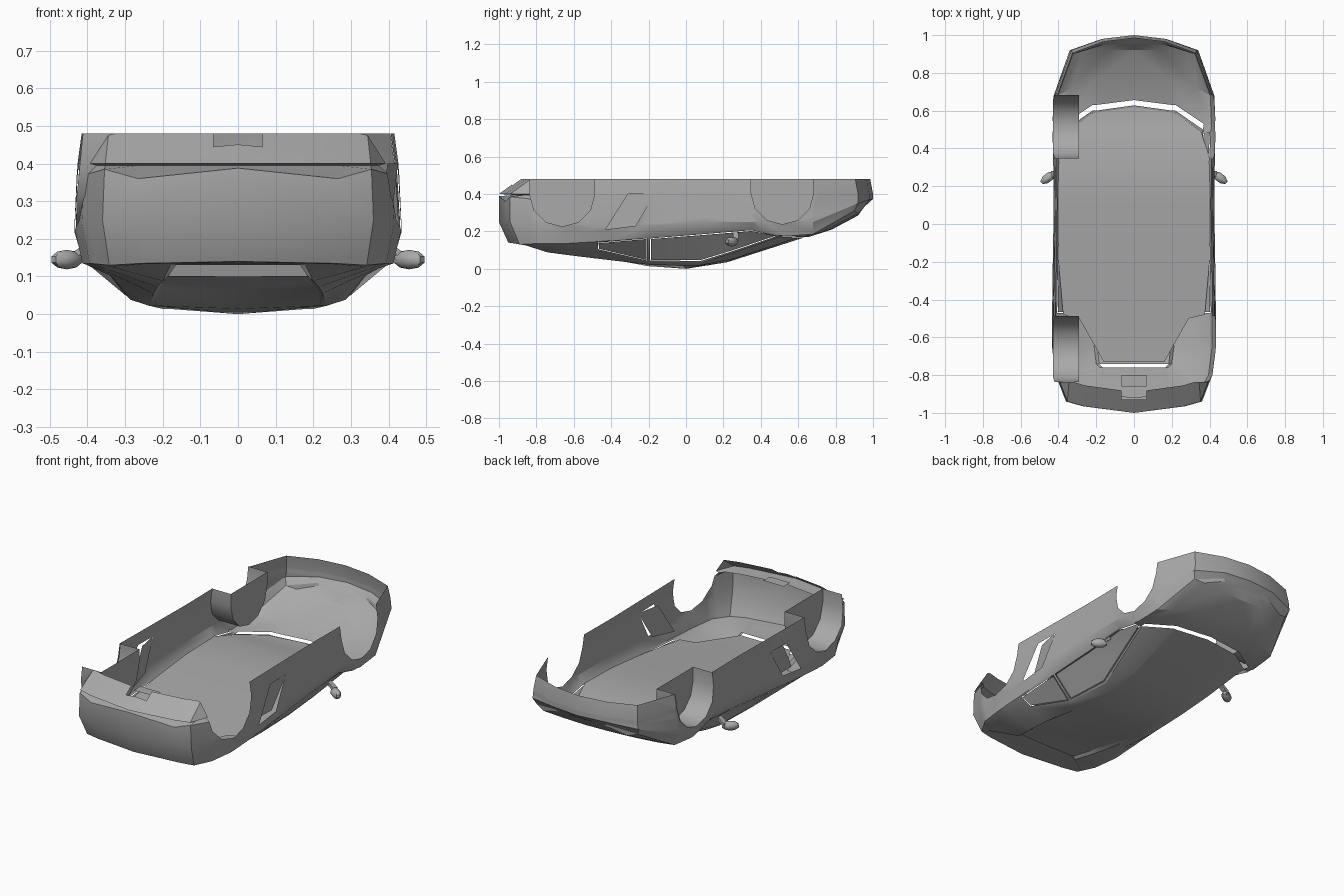
import bpy, bmesh, math
from mathutils import Vector

cube = bpy.data.objects.get("Cube")
if cube:
    bpy.data.objects.remove(cube)

paint = bpy.data.materials.new("grey_paint")
paint.use_nodes = True
GREY = (0.4, 0.4, 0.4, 1)
paint.diffuse_color = GREY
paint.node_tree.nodes["Principled BSDF"].inputs["Base Color"].default_value = GREY


def finish(bm, name, angle=25):
    bmesh.ops.recalc_face_normals(bm, faces=bm.faces)
    mesh = bpy.data.meshes.new(name)
    bm.to_mesh(mesh)
    bm.free()
    mesh.materials.append(paint)
    obj = bpy.data.objects.new(name, mesh)
    bpy.context.collection.objects.link(obj)
    bpy.ops.object.select_all(action='DESELECT')
    obj.select_set(True)
    bpy.context.view_layer.objects.active = obj
    bpy.ops.object.shade_smooth_by_angle(angle=math.radians(angle))
    return obj


def arch(yc, zc, r, n=6):
    """Wheel arch outline, open side up."""
    pts = [(yc + r * math.cos(a), zc + r * math.sin(a))
           for a in (math.pi + math.pi * k / n for k in range(n + 1))]
    return [(yc - r, 0.48)] + pts + [(yc + r, 0.48)]


def punch(bm, poly, axes, keep):
    """Cut a convex counter-clockwise outline out of the faces that pass keep."""
    a, b = axes
    planes = []
    inside = lambda f: keep(f) and all(
        (f.calc_center_median() - co).dot(no) > -1e-6 for co, no in planes)
    for p, q in zip(poly, poly[1:] + poly[:1]):
        co, no = Vector(), Vector()
        co[a], co[b] = p
        no[a], no[b] = p[1] - q[1], q[0] - p[0]
        if no.length < 1e-5:
            continue
        geom = set()
        for f in filter(inside, bm.faces):
            geom.update([f], f.edges, f.verts)
        bmesh.ops.bisect_plane(bm, geom=list(geom), plane_co=co, plane_no=no)
        planes.append((co, no.normalized()))
    bmesh.ops.delete(bm, geom=list(filter(inside, bm.faces)), context='FACES')


# Half outline seen from above, from the -y end round to the +y end
plan = [(0, -1), (.27, -.965), (.36, -.94), (.415, -.8), (.435, -.65),
        (.435, -.48), (.43, -.2), (.425, .1), (.428, .35), (.432, .5),
        (.432, .53), (.425, .68), (.34, .92), (.17, .98), (0, 1)]
N = len(plan)


def wall_row(z, width, tail=0, nose=0):
    """One level of the outer wall: scaled in x, pulled in at the ends."""
    zs = z if isinstance(z, list) else [z] * N
    row = []
    for (x, y), h in zip(plan, zs):
        y += tail if y < -.9 else -nose if y > .9 else 0
        row.append(Vector((x * width, y, h)))
    return row


ledge_z = [.388, .36, .385] + [.37] * 12
wide_z = [.25, .25, .25, .24, .23, .22, .235, .25, .25, .25, .25, .25, .35, .37, .375]
belt_z = [.14, .135, .13, .135, .135, .145, .168, .195, .215, .18, .174, .185, .31, .345, .355]
wall = [wall_row(.48, .955, .11, .015), wall_row(.4, .98), wall_row(.395, .98, .08),
        wall_row(ledge_z, .985), wall_row(wide_z, 1), wall_row(belt_z, .95, .05, .02)]

# Cabin, deck and hood lines
edge = [(0, -.92, .138), (.25, -.9, .133), (.34, -.86, .126), (.35, -.75, .12),
        (.348, -.62, .112), (.335, -.48, .1), (.285, -.2, .038), (.27, .08, .033),
        (.31, .25, .085), (.365, .5, .172), (.37, .53, .173), (.33, .72, .194),
        (.27, .92, .295), (.15, .955, .335), (0, .97, .345)]
inner = [(0, -.9, .138), (.18, -.88, .135), (.18, -.76, .13), (.2, -.74, .088),
         (.215, -.62, .072), (.225, -.48, .055), (.235, -.2, .022), (.2, .05, .014),
         (.21, .25, .052), (.22, .6, .167), (.22, .63, .17), (.2, .77, .21),
         (.14, .92, .288), (.08, .95, .326), (0, .96, .34)]
# Rear window panel, sunk between the buttresses
panel = [(x * .92, y, z + (.014 if -.75 < y < -.4 else 0)) for x, y, z in inner]
spine = [(0, y, z) for y, z in zip(
    [-.89, -.87, -.76, -.74, -.62, -.48, -.2, 0, .22, .628, .656, .78, .92, .945, .95],
    [.138, .135, .13, .1, .084, .065, .014, 0, .035, .166, .17, .21, .285, .32, .335])]
rows = wall + [edge, inner, panel, spine]
BELT = len(wall) - 1

# Body shell
bm = bmesh.new()
tag = bm.faces.layers.int.new("row")
grid = [[bm.verts.new(p) for p in row] for row in rows]
cell = {}
for r in range(len(rows) - 1):
    for s in range(N - 1):
        windscreen_gap = r > BELT and s == 9
        engine_slot = r == BELT + 3 and s == 2
        if windscreen_gap or engine_slot:
            continue
        f = bm.faces.new((grid[r][s], grid[r][s + 1], grid[r + 1][s + 1], grid[r + 1][s]))
        f[tag] = r
        cell[r, s] = f
bm.normal_update()

# Side glass: frame, thin open gap, then pane
for group in ([5], [6, 7, 8]):
    faces = [cell[BELT, s] for s in group]
    bmesh.ops.inset_region(bm, faces=faces, thickness=.012, use_boundary=True)
    ring = bmesh.ops.inset_region(bm, faces=faces, thickness=.006, use_boundary=True)
    bmesh.ops.delete(bm, geom=ring["faces"], context='FACES')

bmesh.ops.mirror(bm, geom=bm.verts[:] + bm.edges[:] + bm.faces[:], axis='X', merge_dist=.0005)
bmesh.ops.remove_doubles(bm, verts=bm.verts, dist=.0005)
bmesh.ops.dissolve_degenerate(bm, edges=bm.edges, dist=.0005)

# Wheel arches, side intakes and the notch in the lower lip
arches = [arch(-.662, .4, .174), arch(.515, .405, .167)]
intake = [(-.43, .21), (-.27, .23), (-.17, .4), (-.31, .4)]
is_side = lambda f: f[tag] < BELT and abs(f.calc_center_median().x) > .25
for outline in arches:
    tall = [(y, .6 if z == .48 else z) for y, z in outline]
    punch(bm, tall, (1, 2), is_side)
punch(bm, intake, (1, 2), is_side)
notch = [(-.065, -.93), (.065, -.93), (.065, -.8), (-.065, -.8)]
punch(bm, notch, (0, 1), lambda f: f[tag] == 0 and f.calc_center_median().y < -.7)
finish(bm, "body_shell")

# Floor of the notch
bm = bmesh.new()
bm.faces.new([bm.verts.new((x, max(y, -.86), .445)) for x, y in notch])
finish(bm, "notch_floor")

# Cabin lining: one sheet across the car at belt height
bm = bmesh.new()
lining = [(.16, -.73, .13), (.29, -.5, .142), (.375, -.48, .144), (.4, -.2, .168),
          (.403, .1, .195), (.4, .35, .205), (.355, .49, .175), (.22, .587, .171),
          (.02, .617, .169)]
pairs = [[bm.verts.new((side * x, y, z)) for side in (-1, 1)] for x, y, z in lining]
for (a, b), (c, d) in zip(pairs, pairs[1:]):
    bm.faces.new((a, b, d, c))
finish(bm, "cabin_lining")

# Wheel liners on the -x side, closed towards the middle
for name, outline in zip(("rear_wheel_liner", "front_wheel_liner"), arches):
    bm = bmesh.new()
    outer = [bm.verts.new((-.43 + max(0, z - .3) * .1, y, z)) for y, z in outline]
    deep = [bm.verts.new((-.29, y, z)) for y, z in outline]
    for k in range(len(outline) - 1):
        bm.faces.new((outer[k], outer[k + 1], deep[k + 1], deep[k]))
    bm.faces.new(deep)
    finish(bm, name, 40)

for side, word in ((1, "left"), (-1, "right")):
    # Intake panel, sinking inwards towards -y
    bm = bmesh.new()
    bm.faces.new([bm.verts.new((side * (.425 + (y + .17) * .2), y, z)) for y, z in intake])
    finish(bm, word + "_intake_panel")

    # Door mirror: faceted head on a tapered stalk
    bm = bmesh.new()
    head = bmesh.ops.create_uvsphere(bm, u_segments=8, v_segments=5, radius=1)["verts"]
    for v in head:
        v.co = Vector((side * (.455 + .043 * v.co.x),
                       .245 + .03 * v.co.y - .02 * v.co.x, .145 + .026 * v.co.z))
    stalk = bmesh.ops.create_cube(bm, size=1)["verts"]
    for v in stalk:
        v.co = Vector((side * (.42 + .04 * v.co.x),
                       .265 + .03 * v.co.y, .168 + .02 * v.co.z - .03 * v.co.x))
    finish(bm, word + "_door_mirror", 40)
